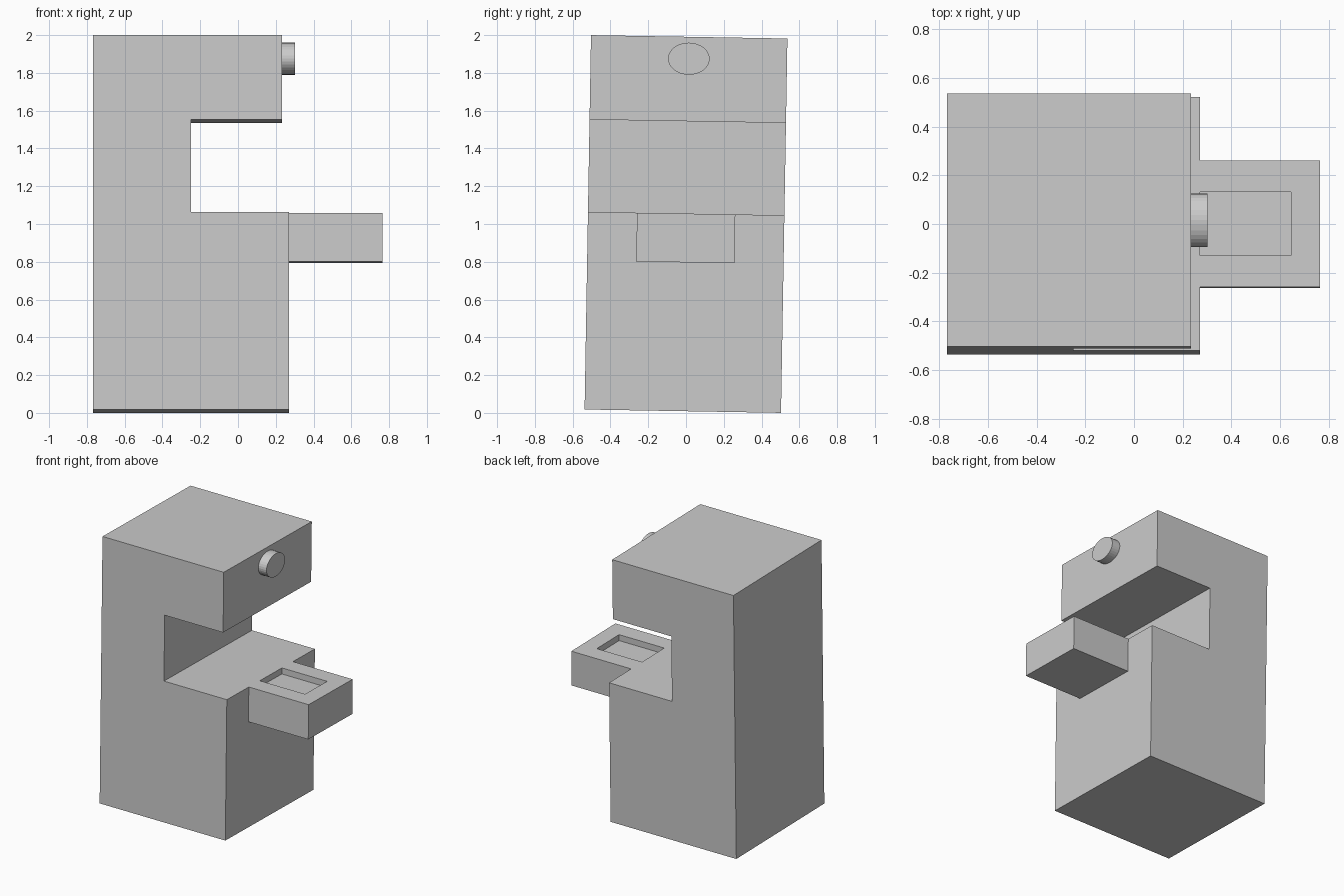
import bpy, bmesh, math
from mathutils import Matrix

if "Cube" in bpy.data.objects:
    bpy.data.objects.remove(bpy.data.objects["Cube"])

# The whole machine leans about one degree around x, pivoting on its middle
LEAN = Matrix.Translation((0, 0, 1)) @ Matrix.Rotation(math.radians(-0.98), 4, 'X')


def make_object(name, bm):
    bmesh.ops.recalc_face_normals(bm, faces=bm.faces)
    mesh = bpy.data.meshes.new(name)
    bm.to_mesh(mesh)
    bm.free()
    ob = bpy.data.objects.new(name, mesh)
    bpy.context.collection.objects.link(ob)
    ob.matrix_world = LEAN
    return ob


def box(name, x0, x1, y0, y1, z0, z1):
    bm = bmesh.new()
    place = Matrix.Translation(((x0 + x1) / 2, (y0 + y1) / 2, (z0 + z1) / 2))
    bmesh.ops.create_cube(bm, size=1, matrix=place @ Matrix.Diagonal((x1 - x0, y1 - y0, z1 - z0, 1)))
    return make_object(name, bm)


# Body: C-shaped side profile (x, z from the middle) extruded across y
HALF, TOP, LEDGE = 0.52, 0.991, 0.055
profile = [(-0.768, -TOP), (0.271, -TOP), (0.271, LEDGE), (-0.249, LEDGE),
           (-0.249, 0.544), (0.234, 0.544), (0.234, TOP), (-0.768, TOP)]
bm = bmesh.new()
side = bm.faces.new([bm.verts.new((x, -HALF, z)) for x, z in profile])
swept = bmesh.ops.extrude_face_region(bm, geom=[side])['geom']
bmesh.ops.translate(bm, vec=(0, 2 * HALF, 0),
                    verts=[v for v in swept if isinstance(v, bmesh.types.BMVert)])
make_object("body", bm)

# Tray flush with the ledge, with a shallow pocket running up to the body
tray = box("tray", 0.271, 0.765, -0.26, 0.26, -0.203, LEDGE)
cutter = box("pocket_cutter", 0.2, 0.645, -0.131, 0.131, 0.01, 0.2)
cutter.hide_render = True
cutter.hide_set(True)
cut = tray.modifiers.new("pocket", 'BOOLEAN')
cut.operation = 'DIFFERENCE'
cut.solver = 'EXACT'
cut.object = cutter

# Oval button on the head
bm = bmesh.new()
shape = (Matrix.Translation((0.267, 0, 0.875)) @ Matrix.Diagonal((1, 0.11, 0.085, 1))
         @ Matrix.Rotation(math.pi / 2, 4, 'Y'))
bmesh.ops.create_cone(bm, cap_ends=True, segments=32, radius1=1, radius2=1, depth=0.07, matrix=shape)
make_object("button", bm)
